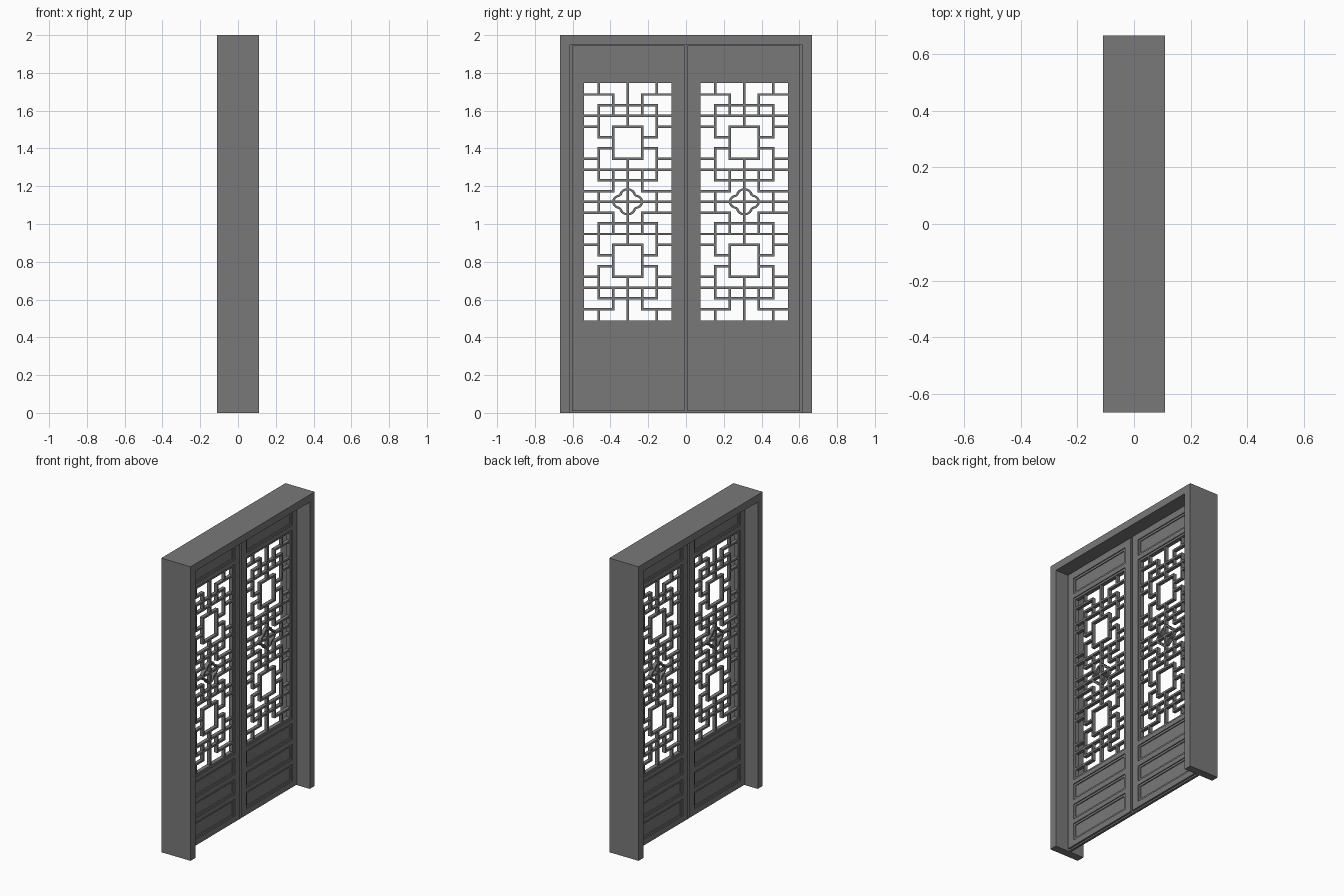
import bpy, bmesh, math
from mathutils import Vector

cube = bpy.data.objects.get("Cube")
if cube:
    bpy.data.objects.remove(cube)

grey = bpy.data.materials.new("dark_grey")
grey.use_nodes = True
COLOUR = (0.19, 0.19, 0.19, 1)
grey.diffuse_color = COLOUR
grey.node_tree.nodes["Principled BSDF"].inputs["Base Color"].default_value = COLOUR


def finish(name, bm):
    bmesh.ops.recalc_face_normals(bm, faces=bm.faces)
    mesh = bpy.data.meshes.new(name)
    bm.to_mesh(mesh)
    bm.free()
    mesh.materials.append(grey)
    obj = bpy.data.objects.new(name, mesh)
    bpy.context.collection.objects.link(obj)
    return obj


def add_box(bm, y0, y1, z0, z1, depth):
    """Box centred on x = 0, with half thickness depth."""
    verts = bmesh.ops.create_cube(bm, size=1)["verts"]
    for v in verts:
        v.co = Vector((v.co.x * 2 * depth,
                       (y0 + y1) / 2 + v.co.y * (y1 - y0),
                       (z0 + z1) / 2 + v.co.z * (z1 - z0)))


def add_ring(bm, y0, y1, z0, z1, width, depth):
    """Rectangular moulding just inside the given opening."""
    add_box(bm, y0, y0 + width, z0, z1, depth)
    add_box(bm, y1 - width, y1, z0, z1, depth)
    add_box(bm, y0 + width, y1 - width, z0, z0 + width, depth)
    add_box(bm, y0 + width, y1 - width, z1 - width, z1, depth)


# Deep outer frame: an upside-down U pushed through the wall
W, INNER, TOP, HALF = 0.667, 0.614, 1.95, 0.11
bm = bmesh.new()
outline = [(-W, 0), (-W, 2), (W, 2), (W, 0),
           (INNER, 0), (INNER, TOP), (-INNER, TOP), (-INNER, 0)]
face = bm.faces.new([bm.verts.new((-HALF, y, z)) for y, z in outline])
extruded = bmesh.ops.extrude_face_region(bm, geom=[face])["geom"]
bmesh.ops.translate(bm, vec=(2 * HALF, 0, 0),
                    verts=[g for g in extruded if isinstance(g, bmesh.types.BMVert)])
finish("outer_frame", bm)

# Thin stops filling the joints around and between the leaves
bm = bmesh.new()
for s in (-1, 1):
    a, b = sorted((s * 0.602, s * INNER))
    add_box(bm, a, b, 0, TOP, 0.008)
add_box(bm, -0.009, 0.009, 0, TOP, 0.008)
add_box(bm, -0.602, 0.602, 1.943, TOP, 0.008)
add_box(bm, -0.602, 0.602, 0, 0.012, 0.008)
finish("door_stops", bm)

# Leaf layout
LEAF = (0.008, 0.603)
OPEN = (0.063, 0.555)
RAILS = [(0.01, 0.05), (0.165, 0.195), (0.30, 0.335),
         (0.445, 0.475), (1.76, 1.79), (1.90, 1.945)]
LATTICE_GAP = 3
MID_Y, MID_Z = sum(OPEN) / 2, 1.1175
CELL_Y, CELL_Z = 0.0765, 0.0568
BAR, BAR_DEPTH = 0.0065, 0.012

# One quarter of the lattice motif in grid cells: (u0, w0, u1, w1)
MOTIF = [(1, 0, 1, 1.5), (0, 1.5, 1, 1.5), (1, .5, 2, .5), (2, .5, 2, 3.5),
         (2, 1.5, 3, 1.5), (0, 2.5, 3, 2.5), (0, 3.5, 2, 3.5), (1, 2.5, 1, 4.5),
         (1, 4.5, 3, 4.5), (2, 4.5, 2, 5.5), (0, 1.5, 0, 5.5), (0, 5.5, 3, 5.5)]


def lattice_bars():
    """Mirror the motif across its own centre and across both leaf axes."""
    bars = set()
    for u0, w0, u1, w1 in MOTIF:
        for fold in (-1, 1):
            if fold == 1 and w0 == w1 == 5.5:
                continue  # the border frame already covers this line
            for su in (-1, 1):
                for sv in (-1, 1):
                    us = sorted((su * u0 + 0.0, su * u1 + 0.0))
                    vs = sorted((sv * (5.5 + fold * w0) + 0.0,
                                 sv * (5.5 + fold * w1) + 0.0))
                    bars.add((us[0], us[1], vs[0], vs[1]))
    return sorted(bars)


def add_quatrefoil(bm, cy, cz, radius=0.038, squash=0.87, steps=12):
    """Four half-round lobes swept with a square section."""
    loops = []
    for lobe in range(4):
        turn = lobe * math.pi / 2
        c = Vector((math.cos(turn), math.sin(turn))) * radius
        for i in range(steps):
            a = turn - math.pi / 2 + math.pi * (i + 0.5) / steps
            d = Vector((math.cos(a), math.sin(a)))
            ring = []
            for off, x in ((-BAR, -1), (BAR, -1), (BAR, 1), (-BAR, 1)):
                p = c + d * (radius + off)
                ring.append(bm.verts.new((x * BAR_DEPTH, cy + p.x, cz + p.y * squash)))
            loops.append(ring)
    for r0, r1 in zip(loops, loops[1:] + loops[:1]):
        for k in range(4):
            n = (k + 1) % 4
            bm.faces.new((r0[k], r0[n], r1[n], r1[k]))


for side, name in ((-1, "right"), (1, "left")):
    def span(a, b):
        return sorted((side * a, side * b))

    # Stiles and rails
    bm = bmesh.new()
    add_box(bm, *span(LEAF[0], OPEN[0]), RAILS[0][0], RAILS[-1][1], 0.02)
    add_box(bm, *span(OPEN[1], LEAF[1]), RAILS[0][0], RAILS[-1][1], 0.02)
    for z0, z1 in RAILS:
        add_box(bm, *span(*OPEN), z0, z1, 0.02)
    finish(name + "_leaf_frame", bm)

    # Recessed panels, mouldings and the lattice border
    panels, trim = bmesh.new(), bmesh.new()
    for i, (low, high) in enumerate(zip(RAILS, RAILS[1:])):
        y0, y1 = span(*OPEN)
        add_ring(trim, y0, y1, low[1], high[0], 0.014, 0.014)
        if i != LATTICE_GAP:
            add_box(panels, y0 + 0.012, y1 - 0.012,
                    low[1] + 0.012, high[0] - 0.012, 0.008)
    finish(name + "_panels", panels)
    finish(name + "_mouldings", trim)

    # Openwork lattice with a four-lobed flower in the middle
    bm = bmesh.new()
    cy = side * MID_Y
    for u0, u1, v0, v1 in lattice_bars():
        add_box(bm, cy + u0 * CELL_Y - BAR, cy + u1 * CELL_Y + BAR,
                MID_Z + v0 * CELL_Z - BAR, MID_Z + v1 * CELL_Z + BAR, BAR_DEPTH)
    add_quatrefoil(bm, cy, MID_Z)
    finish(name + "_lattice", bm)
